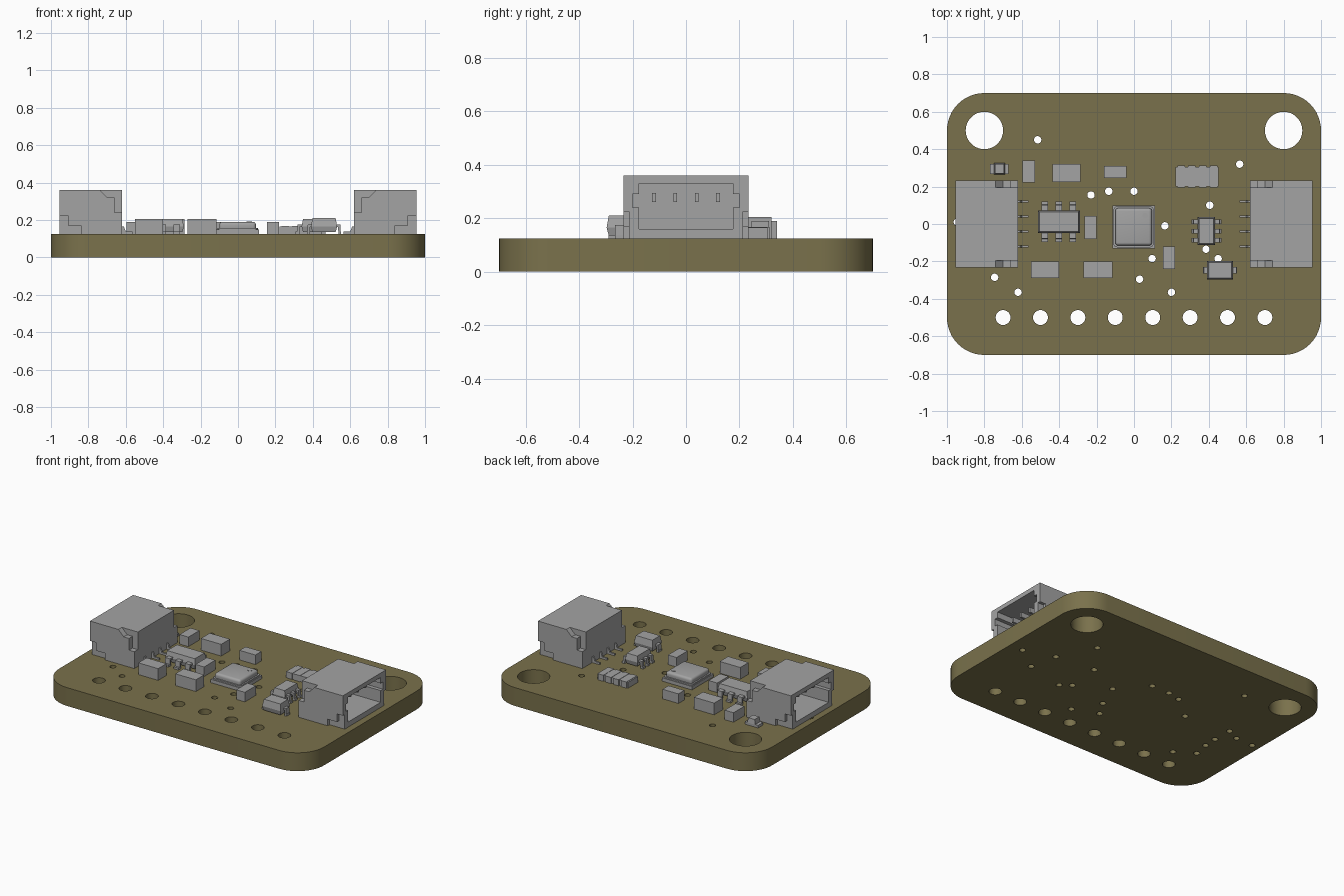
import bpy, bmesh
from math import cos, sin, pi, radians
from mathutils import Matrix, Vector

if "Cube" in bpy.data.objects:
    bpy.data.objects.remove(bpy.data.objects["Cube"])

TOP = 0.125  # upper surface of the board


def material(name, rgb):
    m = bpy.data.materials.new(name)
    m.use_nodes = True
    m.diffuse_color = (*rgb, 1)
    m.node_tree.nodes["Principled BSDF"].inputs["Base Color"].default_value = (*rgb, 1)
    return m


OLIVE = material("olive board", (0.195, 0.167, 0.072))
GREY = material("component grey", (0.37, 0.37, 0.37))


def add_box(bm, x0, x1, y0, y1, z0, z1, taper=0):
    """Box; taper pulls in the top rim."""
    vs = bmesh.ops.create_cube(bm, size=1)["verts"]
    for v in vs:
        t = taper if v.co.z > 0 else 0
        sx, sy, up = v.co.x > 0, v.co.y > 0, v.co.z > 0
        v.co = (x1 - t if sx else x0 + t, y1 - t if sy else y0 + t, z1 if up else z0)
    return vs


def add_prism(bm, profile, v0, v1, matrix=Matrix()):
    """Extrude a (u, z) profile across v, then place it."""
    f = bm.faces.new([bm.verts.new((u, v0, z)) for u, z in profile])
    ext = bmesh.ops.extrude_face_region(bm, geom=[f])["geom"]
    new = [g for g in ext if isinstance(g, bmesh.types.BMVert)]
    bmesh.ops.translate(bm, verts=new, vec=(0, v1 - v0, 0))
    bmesh.ops.transform(bm, verts=list(f.verts) + new, matrix=matrix)


def finish(name, bm, mat=GREY, smooth=False):
    bmesh.ops.recalc_face_normals(bm, faces=bm.faces)
    mesh = bpy.data.meshes.new(name)
    bm.to_mesh(mesh)
    bm.free()
    ob = bpy.data.objects.new(name, mesh)
    bpy.context.collection.objects.link(ob)
    mesh.materials.append(mat)
    if smooth:
        bpy.ops.object.select_all(action='DESELECT')
        ob.select_set(True)
        bpy.context.view_layer.objects.active = ob
        bpy.ops.object.shade_smooth_by_angle(angle=radians(35))
    return ob


def evaluated_mesh(ob):
    deps = bpy.context.evaluated_depsgraph_get()
    return bpy.data.meshes.new_from_object(ob.evaluated_get(deps))


def cut(ob, bm):
    cutter = finish("cutter", bm)
    cutter.hide_render = True
    mod = ob.modifiers.new("cut", 'BOOLEAN')
    mod.operation, mod.solver, mod.object = 'DIFFERENCE', 'EXACT', cutter
    mesh = evaluated_mesh(ob)
    ob.modifiers.clear()
    ob.data = mesh
    bpy.data.objects.remove(cutter)


# Board: rounded outline with drilled holes, filled as a flat curve
curve = bpy.data.curves.new("board_outline", 'CURVE')
curve.dimensions, curve.fill_mode, curve.extrude = '2D', 'BOTH', TOP / 2


def loop(points):
    s = curve.splines.new('POLY')
    s.points.add(len(points) - 1)
    for p, (x, y) in zip(s.points, points):
        p.co = (x, y, 0, 1)
    s.use_cyclic_u = True


def arc(x, y, r, start, end, n):
    return [(x + r * cos(start + (end - start) * i / n),
             y + r * sin(start + (end - start) * i / n)) for i in range(n)]


outline = []
for i, (sx, sy) in enumerate([(1, 1), (-1, 1), (-1, -1), (1, -1)]):
    outline += arc(sx * 0.8, sy * 0.5, 0.2, i * pi / 2, (i + 1) * pi / 2, 12)
    outline.append((sx * 0.8 + 0.2 * cos((i + 1) * pi / 2), sy * 0.5 + 0.2 * sin((i + 1) * pi / 2)))
loop(outline)
for s in (-1, 1):
    loop(arc(s * 0.8, 0.5, 0.1, 0, 2 * pi, 36))
for i in range(8):
    loop(arc(-0.7 + 0.2 * i, -0.5, 0.04, 0, 2 * pi, 24))
vias = [(-.515, .45), (.565, .32), (-.23, .155), (-.135, .175), (0, .175), (.165, -.01),
        (.405, .1), (.097, -.185), (.385, -.135), (.45, -.185), (.03, -.295), (.2, -.365),
        (-.745, -.285), (-.62, -.365), (.9, 0), (.73, -.12), (.69, .07), (-.395, .02),
        (-.725, .055), (-.815, .015), (-.72, -.08), (-.725, -.175), (-.945, .01)]
for x, y in vias:
    loop(arc(x, y, 0.02, 0, 2 * pi, 14))
temp = bpy.data.objects.new("board_outline", curve)
bpy.context.collection.objects.link(temp)
bpy.context.view_layer.update()
bm = bmesh.new()
bm.from_mesh(evaluated_mesh(temp))
bpy.data.objects.remove(temp)
bmesh.ops.remove_doubles(bm, verts=bm.verts, dist=1e-5)
bmesh.ops.translate(bm, verts=bm.verts, vec=(0, 0, TOP / 2))
finish("circuit_board", bm, OLIVE, smooth=True)

# Edge connectors: shell with side steps, latch notches and a keyed socket
bm = bmesh.new()
add_box(bm, .62, .955, -.233, .233, TOP, .36)
shell = finish("connector_shells", bm)
step = [(.97, .225), (.91, .225), (.91, .17), (.84, .17), (.84, .11), (.97, .11)]
latch = [(.75, .37), (.70, .32), (.66, .32), (.66, .24), (.61, .24), (.61, .37)]
for profile, inner in ((step, .213), (latch, .195)):
    for s in (-1, 1):
        bm = bmesh.new()
        add_prism(bm, profile, s * inner, s * .26)
        cut(shell, bm)
half = [(.175, .16), (.175, .24), (.2, .24), (.2, .29), (.175, .29), (.175, .33)]
socket = half + [(-u, z) for u, z in reversed(half)]
bm = bmesh.new()
add_prism(bm, socket, -1, -.69, Matrix.Rotation(pi / 2, 4, 'Z'))
cut(shell, bm)
shell.modifiers.new("both_ends", 'MIRROR')

# Connector contacts: pins in the socket and solder tails at the back
bm = bmesh.new()
for i in range(4):
    y = -.12 + .08 * i
    add_box(bm, .68, .88, y - .007, y + .007, .26, .295)
    add_prism(bm, [(.565, TOP), (.565, .138), (.6, .138), (.61, .165), (.63, .165), (.63, TOP)],
              y - .006, y + .006)
finish("connector_contacts", bm).modifiers.new("both_ends", 'MIRROR')

# Plain chip parts: x range, y range, top height
chips = {
    "capacitor_front_left": (-.55, -.4, -.29, -.2, .205),
    "capacitor_front_centre": (-.27, -.115, -.29, -.2, .205),
    "capacitor_back": (-.437, -.285, .225, .32, .205),
    "resistor_back_left": (-.597, -.53, .222, .34, .19),
    "resistor_back_centre": (-.16, -.04, .245, .31, .19),
    "resistor_middle": (-.265, -.2, -.08, .042, .19),
    "resistor_front_right": (.155, .22, -.24, -.12, .19),
}
for name, (x0, x1, y0, y1, z1) in chips.items():
    bm = bmesh.new()
    add_box(bm, x0, x1, y0, y1, TOP, z1)
    finish(name, bm)

# Resistor array: slab with scalloped long edges
bm = bmesh.new()
add_box(bm, .223, .453, .2, .305, TOP, .165)
for i in range(4):
    x = .252 + .058 * i
    add_box(bm, x - .02, x + .02, .196, .312, TOP, .167)
finish("resistor_array", bm)


def leaded_package(name, x, y, length, width, height, leads, lead_w, reach, angle):
    """Chamfered body with bent leads on both long sides."""
    bm = bmesh.new()
    h = width / 2
    mid = (h + reach) / 2
    waist = .165
    add_box(bm, -length / 2, length / 2, -h, h, waist, height, .008)
    low = add_box(bm, -length / 2, length / 2, -h, h, waist, .135, .008)
    leg = [(reach, TOP), (reach, .138), (mid + .008, .138), (mid + .006, .175),
           (h - .02, .175), (h - .02, .162), (mid - .006, .162), (mid - .004, TOP)]
    for u in leads:
        for turn in (pi / 2, -pi / 2):
            place = Matrix.Translation((u, 0, 0)) @ Matrix.Rotation(turn, 4, 'Z')
            add_prism(bm, leg, -lead_w / 2, lead_w / 2, place)
    ob = finish(name, bm)
    ob.matrix_world = Matrix.Translation((x, y, 0)) @ Matrix.Rotation(angle, 4, 'Z')


leaded_package("level_shifter", -.402, .012, .225, .122, .205, (-.075, 0, .075), .036, .107, 0)
leaded_package("voltage_regulator", .387, -.038, .15, .094, .205, (-.05, 0, .05), .024, .08, pi / 2)
leaded_package("diode", .46, -.247, .1, .14, .21, (0,), .036, .092, pi / 2)

# Indicator light: thin pad, ends and small lens block
bm = bmesh.new()
add_box(bm, -.77, -.67, .268, .322, TOP, .143)
add_box(bm, -.748, -.69, .265, .325, .143, .175, .005)
finish("indicator_light", bm)

# Sensor: base plate, stepped flange, rounded lid and orientation dot
bm = bmesh.new()
add_box(bm, -.115, .111, -.13, .1, TOP, .148)
finish("sensor_base", bm)
bm = bmesh.new()
add_box(bm, -.11, .106, -.125, .095, .148, .157)
bmesh.ops.bevel(bm, geom=[e for e in bm.edges if abs(e.verts[0].co.z - e.verts[1].co.z) > .005],
                offset=.022, segments=4, profile=.5, affect='EDGES')
finish("sensor_flange", bm, smooth=True)
bm = bmesh.new()
add_box(bm, -.1, .096, -.115, .085, .14, .19)
bmesh.ops.bevel(bm, geom=list(bm.edges), offset=.016, segments=4, profile=.5, affect='EDGES')
finish("sensor_lid", bm, smooth=True)
bm = bmesh.new()
bmesh.ops.create_cone(bm, cap_ends=True, segments=20, radius1=.015, radius2=.015, depth=.004,
                      matrix=Matrix.Translation((.06, .045, .19)))
finish("sensor_dot", bm)
